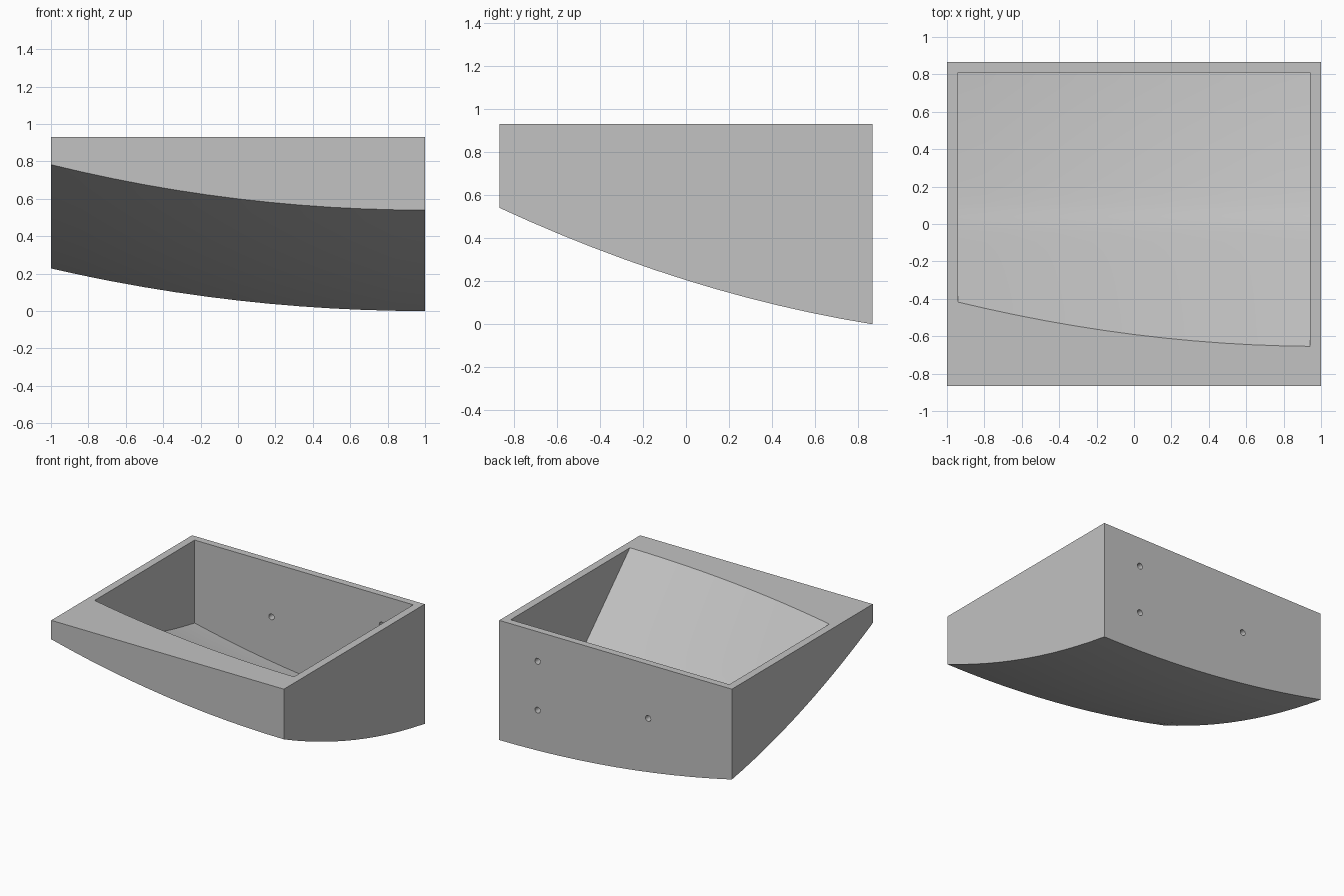
import bpy, bmesh, math
from mathutils import Matrix

cube = bpy.data.objects.get("Cube")
if cube:
    bpy.data.objects.remove(cube, do_unlink=True)

TOP, HALF_Y, WALL = 0.93, 0.865, 0.06
AXIS_Z = 8.9  # height of the axis that both curved surfaces sweep around

grey = bpy.data.materials.new("plain_grey")
grey.use_nodes = True
colour = (0.54, 0.54, 0.54, 1)
grey.diffuse_color = colour
grey.node_tree.nodes["Principled BSDF"].inputs["Base Color"].default_value = colour


def sweep(x, z):
    """Raise a side profile along a circular arc that is lowest at x = 1."""
    return AXIS_Z - math.sqrt((AXIS_Z - z) ** 2 - (x - 1) ** 2)


def underside(y):
    return 0.087 * y * y - 0.312 * y + 0.205


def cavity_floor(y):
    """Floor parallel to the underside, blended into a sloping front wall."""
    floor, slope = underside(y) + WALL, 0.285 - 0.985 * y
    return (floor + slope + math.hypot(floor - slope, 0.03)) / 2


def new_object(name, bm):
    bmesh.ops.recalc_face_normals(bm, faces=bm.faces)
    mesh = bpy.data.meshes.new(name)
    bm.to_mesh(mesh)
    bm.free()
    mesh.materials.append(grey)
    obj = bpy.data.objects.new(name, mesh)
    bpy.context.collection.objects.link(obj)
    return obj


def swept_block(name, x_max, y0, y1, top, profile, nx, ny):
    """Block with vertical sides, a flat top and a swept curved bottom."""
    bm = bmesh.new()
    rows = []
    for j in range(ny + 1):
        y = y0 + (y1 - y0) * j / ny
        xs = [x_max * (2 * i / nx - 1) for i in range(nx + 1)]
        rows.append([bm.verts.new((x, y, sweep(x, profile(y)))) for x in xs])
    for a, b in zip(rows, rows[1:]):
        for i in range(nx):
            bm.faces.new((a[i], a[i + 1], b[i + 1], b[i]))
    fl, fr, br, bl = [bm.verts.new((x, y, top)) for x, y in
                      ((-x_max, y0), (x_max, y0), (x_max, y1), (-x_max, y1))]
    bm.faces.new((fl, fr, br, bl))
    bm.faces.new(rows[0] + [fr, fl])
    bm.faces.new(rows[-1] + [br, bl])
    bm.faces.new([r[0] for r in rows] + [bl, fl])
    bm.faces.new([r[-1] for r in rows] + [br, fr])
    return new_object(name, bm)


# Outer body
body = swept_block("curved_box", 1, -HALF_Y, HALF_Y, TOP, underside, 12, 12)

# Hollow interior
cutters = [swept_block("cavity_cutter", 1 - WALL, -0.8, HALF_Y - 0.055, 1.6,
                       cavity_floor, 12, 32)]

# Round holes through the back wall
for x, z in ((0.67, 0.70), (0.67, 0.32), (-0.28, 0.51)):
    bm = bmesh.new()
    place = Matrix.Translation((x, HALF_Y, z)) @ Matrix.Rotation(math.pi / 2, 4, 'X')
    bmesh.ops.create_cone(bm, cap_ends=True, segments=20, radius1=0.023,
                          radius2=0.023, depth=0.2, matrix=place)
    cutters.append(new_object("hole_cutter", bm))

# Cut, then remove the helpers
bpy.context.view_layer.objects.active = body
for cutter in cutters:
    cutter.hide_render = True
    mod = body.modifiers.new("cut", 'BOOLEAN')
    mod.operation, mod.solver, mod.object = 'DIFFERENCE', 'EXACT', cutter
    bpy.ops.object.modifier_apply(modifier=mod.name)
    bpy.data.objects.remove(cutter, do_unlink=True)

bpy.ops.object.select_all(action='DESELECT')
body.select_set(True)
bpy.ops.object.shade_smooth_by_angle(angle=math.radians(25))
